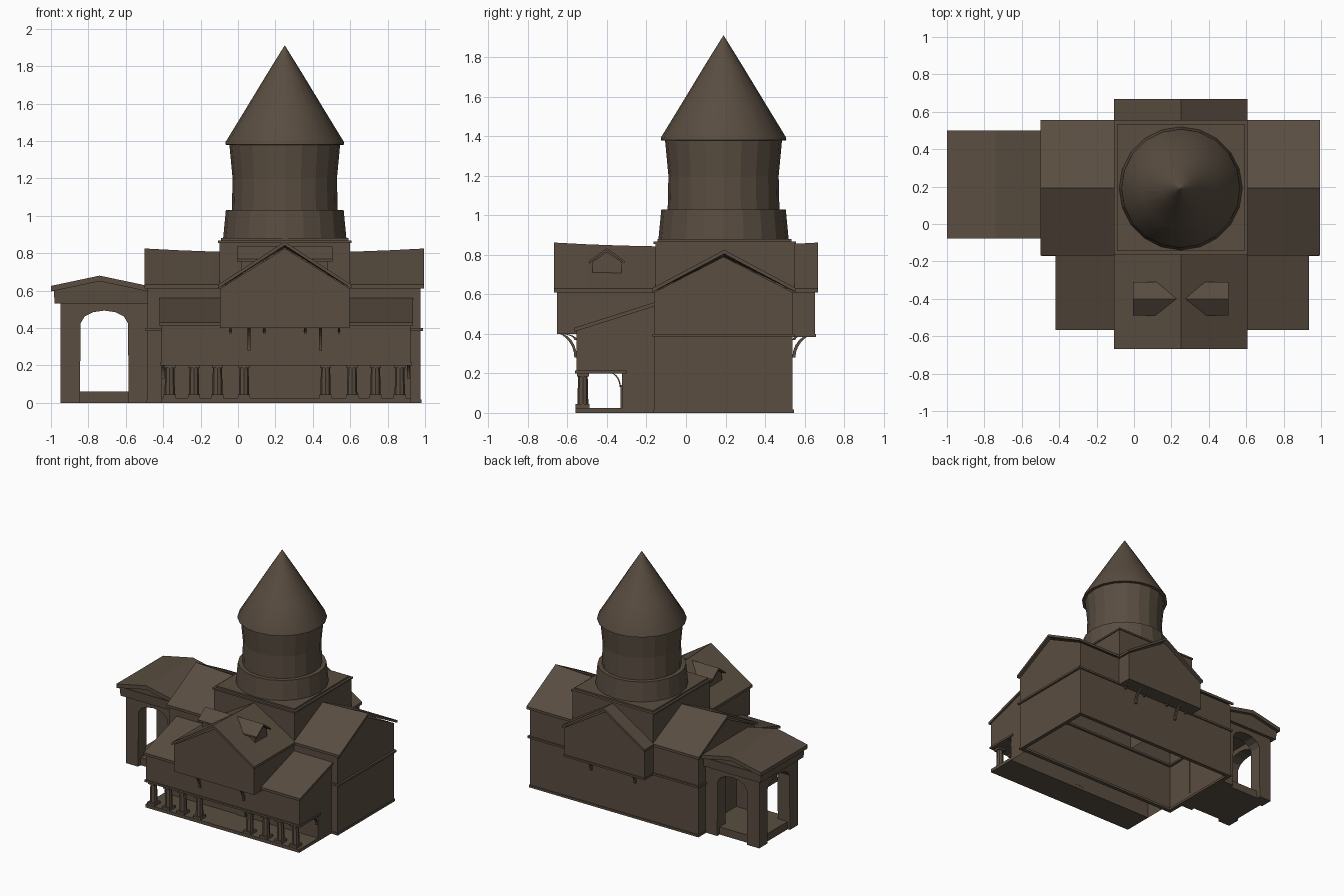
import bpy, bmesh, math

if "Cube" in bpy.data.objects:
    bpy.data.objects.remove(bpy.data.objects["Cube"])

brown = bpy.data.materials.new("dark_brown")
brown.diffuse_color = (0.1, 0.074, 0.052, 1)
brown.use_nodes = True
brown.node_tree.nodes["Principled BSDF"].inputs["Base Color"].default_value = brown.diffuse_color


def loft(name, rings, open_edge=False, cap=True, cyclic=False):
    """Skin a list of equal-length point rings."""
    bm = bmesh.new()
    vs = [[bm.verts.new(p) for p in r] for r in rings]
    n = len(rings[0])
    pairs = list(zip(vs, vs[1:])) + ([(vs[-1], vs[0])] if cyclic else [])
    for a, b in pairs:
        for i in range(n - 1 if open_edge else n):
            j = (i + 1) % n
            bm.faces.new((a[i], a[j], b[j], b[i]))
    if cap and not cyclic:
        bm.faces.new(vs[0])
        bm.faces.new(vs[-1][::-1])
    bmesh.ops.recalc_face_normals(bm, faces=bm.faces)
    me = bpy.data.meshes.new(name)
    bm.to_mesh(me)
    bm.free()
    me.materials.append(brown)
    ob = bpy.data.objects.new(name, me)
    bpy.context.collection.objects.link(ob)
    return ob


def along_x(prof, x):
    return [(x, a, z) for a, z in prof]


def along_y(prof, y):
    return [(a, y, z) for a, z in prof]


def rect(x0, x1, y0, y1, z):
    return [(x0, y0, z), (x1, y0, z), (x1, y1, z), (x0, y1, z)]


def box(name, x0, x1, y0, y1, z0, z1):
    return loft(name, [rect(x0, x1, y0, y1, z0), rect(x0, x1, y0, y1, z1)])


def band(name, x0, x1, y0, y1, z0, z1, w=0.03):
    """Rectangular moulding running round a wall."""
    o, i = (x0, x1, y0, y1), (x0 + w, x1 - w, y0 + w, y1 - w)
    return loft(name, [rect(*o, z0), rect(*o, z1), rect(*i, z1), rect(*i, z0)], cyclic=True)


def house(name, put, c, h, z0, eave, ridge, a0, a1):
    """Gabled walls, open below."""
    p = [(c - h, z0), (c - h, eave), (c, ridge), (c + h, eave), (c + h, z0)]
    return loft(name, [put(p, a0), put(p, a1)], open_edge=True)


def roof(name, put, c, h, eave, ridge, a0, a1, sag=0.0, t=0.02):
    """Gabled roof slab with a sagging ridge."""
    rings = []
    for k in range(9):
        u = k / 8
        r = ridge - sag * (1 - (2 * u - 1) ** 2)
        p = [(c - h, eave), (c, r), (c + h, eave), (c + h, eave - t), (c, r - t), (c - h, eave - t)]
        rings.append(put(p, a0 + (a1 - a0) * u))
    return loft(name, rings)


def lathe(name, prof, cx, cy, n=20):
    return loft(name, [[(cx + r * math.cos(2 * math.pi * i / n), cy + r * math.sin(2 * math.pi * i / n), z)
                        for i in range(n)] for r, z in prof])


# Main hall
house("hall_walls", along_x, 0.19, 0.35, 0, 0.61, 0.79, -0.485, 0.975)
roof("hall_roof", along_x, 0.193, 0.362, 0.632, 0.825, -0.5, 0.995, 0.022)
band("hall_ledge", -0.495, 0.99, -0.17, 0.55, 0.385, 0.4)
band("hall_plinth", -0.49, 0.98, -0.165, 0.546, 0, 0.018)

# Cross wing with overhanging ends
house("cross_walls", along_y, 0.25, 0.347, 0.4, 0.61, 0.825, -0.652, 0.652)
roof("cross_roof", along_y, 0.25, 0.358, 0.63, 0.862, -0.668, 0.668, 0.02)
box("front_overhang", -0.097, 0.597, -0.652, -0.54, 0.4, 0.412)
box("back_overhang", -0.1, 0.6, 0.53, 0.658, 0.385, 0.4)

# Roof dormers, one each side of the cross ridge
house("dormer_walls", along_x, -0.4, 0.073, 0.69, 0.765, 0.815, 0.02, 0.48)
roof("dormer_roof", along_x, -0.4, 0.09, 0.768, 0.835, -0.005, 0.505, 0, 0.012)


# Curved brackets under the overhangs
def bracket(x, wall, out, zb, zt, w):
    arc = []
    for rad in (1.0, 0.86):
        pts = [(out + (wall - out) * rad * math.cos(t), zb + (zt - zb) * (1 - (1 - math.sin(t)) * 1.0) * rad)
               for t in [math.pi / 2 * k / 6 for k in range(7)]]
        # arc hollow towards the outer lower side
        pts = [(wall + (out - wall) * (1 - rad * math.cos(math.pi / 2 * k / 6)),
                zb + (zt - zb) * (rad * math.sin(math.pi / 2 * k / 6) + (1 - rad) * (k / 6) ** 3))
               for k in range(7)]
        arc += pts if rad == 1.0 else pts[::-1]
    loft("bracket", [along_x(arc, x - w), along_x(arc, x + w)])


for s in (-1, 1):
    for y0, y1 in ((-0.552, -0.645), (0.538, 0.65)):
        bracket(0.25 + s * 0.19, y0, y1, 0.28, 0.403, 0.008)
        bracket(0.25 + s * 0.29, y0, y1, 0.37, 0.403, 0.006)
        bracket(0.25 + s * 0.11, y0, y1, 0.37, 0.403, 0.006)

# Lean-to porch
prof = [(-0.325, 0), (-0.325, 0.2), (-0.555, 0.2), (-0.555, 0.42), (-0.158, 0.545), (-0.158, 0)]
loft("porch_walls", [along_x(prof, -0.41), along_x(prof, 0.922)], open_edge=True)
prof = [(-0.568, 0.43), (-0.158, 0.56), (-0.158, 0.54), (-0.568, 0.41)]
loft("porch_roof", [along_x(prof, -0.42), along_x(prof, 0.935)])
band("porch_ledge", -0.417, 0.93, -0.563, -0.3, 0.2, 0.215)
box("porch_floor", -0.41, 0.922, -0.56, -0.325, 0, 0.025)
box("porch_door", 0.215, 0.295, -0.332, -0.324, 0.025, 0.14)
for x in (-0.365, -0.235, -0.11, 0.032):
    for cx in (x, 0.5 - x):
        box("column_base", cx - 0.033, cx + 0.033, -0.558, -0.488, 0, 0.045)
        lathe("column", [(0.028, 0.04), (0.024, 0.2)], cx, -0.522, 8)
        box("column_capital", cx - 0.03, cx + 0.03, -0.552, -0.492, 0.185, 0.2)
for x in (-0.40, 0.912):
    bracket(x, -0.33, -0.375, 0.13, 0.2, 0.008)

# Tower: square base, round drums and cone
loft("tower_base", [rect(-0.1, 0.6, -0.155, 0.55, z) for z in (0.62, 0.86)], cap=False)
box("tower_base_cap", -0.107, 0.607, -0.165, 0.557, 0.855, 0.868)
box("tower_base_step", -0.09, 0.59, -0.145, 0.535, 0.868, 0.88)
lathe("lower_drum", [(0.33, 0.875), (0.315, 1.03)], 0.25, 0.19)
lathe("upper_drum", [(0.283, 1.02), (0.279, 1.2), (0.297, 1.39)], 0.25, 0.19)
cone = lathe("tower_cone", [(0.29, 1.378), (0.318, 1.38), (0.316, 1.395), (0.211, 1.567), (0.1, 1.75), (0.001, 1.91)],
             0.25, 0.19)
bpy.context.view_layer.objects.active = cone
cone.select_set(True)
bpy.ops.object.shade_smooth_by_angle(angle=math.radians(30))


# Arched gatehouse at the left
def arch(lo, hi, o0, o1, top):
    c, r = (o0 + o1) / 2, (o1 - o0) / 2
    hole = [(o0, 0), (o0 + 0.003, 0.425)]
    hole += [(c - 0.93 * r * math.cos(t), 0.43 + 0.063 * math.sin(t))
             for t in [math.pi * k / 6 for k in range(1, 6)]]
    hole += [(o1 - 0.003, 0.425), (o1, 0)]
    return [(lo, 0)] + hole + [(hi, 0), (hi, top), (lo, top)]


prof = arch(-0.95, -0.48, -0.845, -0.585, 0.55)
for y0, y1 in ((-0.03, 0.07), (0.35, 0.45)):
    loft("gate_arch_wall", [along_y(prof, y0), along_y(prof, y1)])
prof = arch(-0.03, 0.45, 0.07, 0.35, 0.55)
loft("gate_side_arch", [along_x(prof, -0.949), along_x(prof, -0.85)])
box("gate_floor", -0.93, -0.48, 0.0, 0.42, 0, 0.06)
loft("gate_cornice", [rect(-0.98, -0.48, -0.055, 0.475, 0.53), rect(-0.985, -0.48, -0.06, 0.48, 0.6)])
house("gate_gable", along_y, -0.735, 0.25, 0.59, 0.605, 0.665, -0.055, 0.475)
roof("gate_roof", along_y, -0.74, 0.26, 0.625, 0.68, -0.078, 0.5, 0, 0.03)
